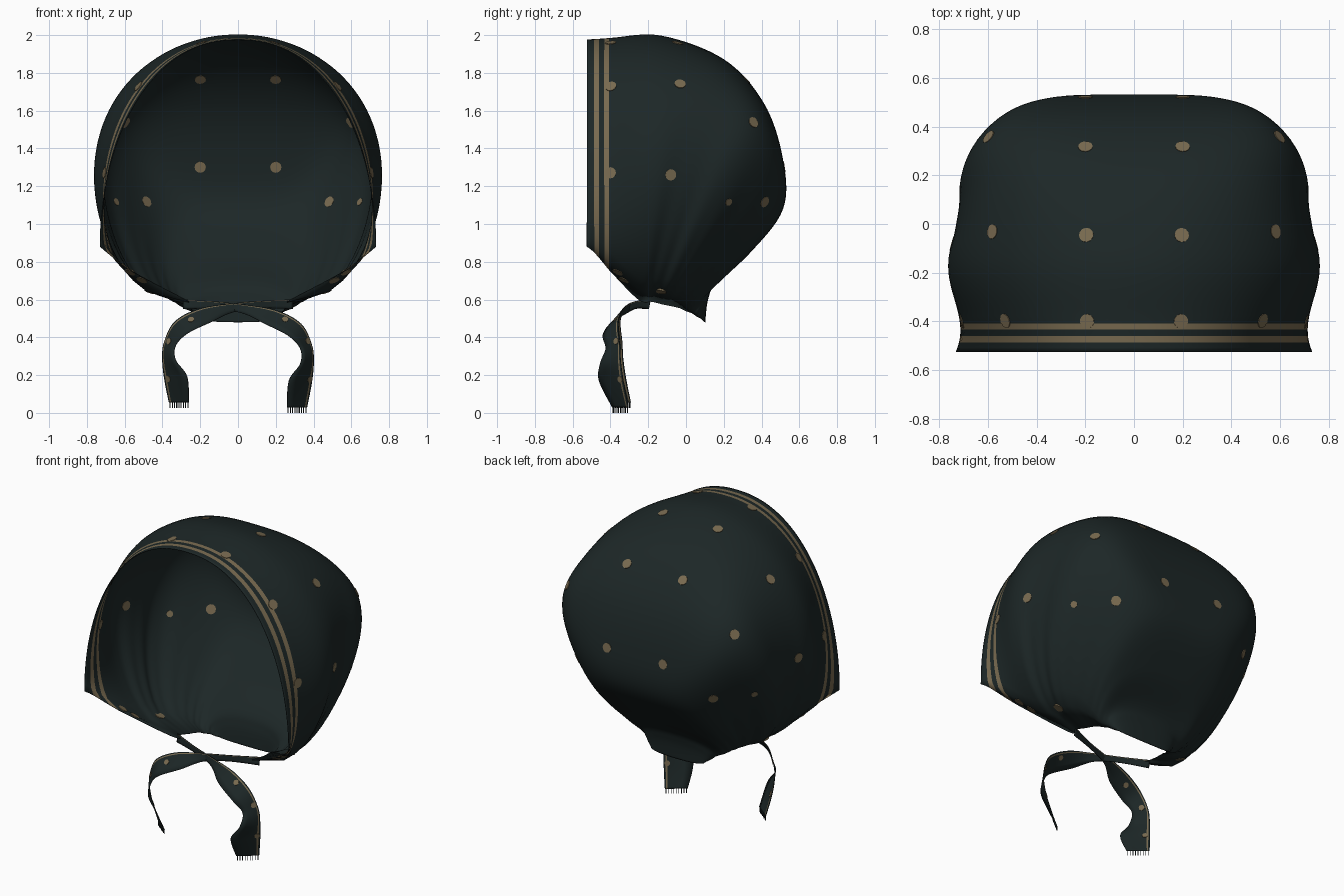
import bpy, bmesh, math
from mathutils import Vector, Matrix
from mathutils.bvhtree import BVHTree

cube = bpy.data.objects.get("Cube")
if cube:
    bpy.data.objects.remove(cube, do_unlink=True)


def make_material(name, rgb):
    mat = bpy.data.materials.new(name)
    mat.use_nodes = True
    color = (*rgb, 1.0)
    mat.diffuse_color = color
    mat.node_tree.nodes["Principled BSDF"].inputs["Base Color"].default_value = color
    return mat


MATERIALS = [make_material("dark teal cloth", (0.012, 0.020, 0.020)),
             make_material("tan print", (0.19, 0.145, 0.08))]


def spline(keys, t):
    """Smooth value at t along a list of equal-length key tuples."""
    last = len(keys) - 1
    i = min(int(t), last - 1)
    f = t - i
    a, b, c, d = (keys[max(0, min(last, i + k))] for k in (-1, 0, 1, 2))
    return [q + 0.5 * f * (r - p + f * (2 * p - 5 * q + 4 * r - s + f * (3 * (q - r) + s - p)))
            for p, q, r, s in zip(a, b, c, d)]


def grid_mesh(bm, rows, is_tan):
    """Skin rows of points with quads, colouring them by row and column."""
    verts = [[bm.verts.new(p) for p in row] for row in rows]
    for i in range(len(rows) - 1):
        for j in range(len(rows[0]) - 1):
            face = bm.faces.new((verts[i][j], verts[i][j + 1], verts[i + 1][j + 1], verts[i + 1][j]))
            face.material_index = int(is_tan(i, j))
    bmesh.ops.recalc_face_normals(bm, faces=bm.faces)


def finish(name, bm, thickness=0.0, smooth=True):
    mesh = bpy.data.meshes.new(name)
    bm.to_mesh(mesh)
    bm.free()
    obj = bpy.data.objects.new(name, mesh)
    bpy.context.collection.objects.link(obj)
    for mat in MATERIALS:
        mesh.materials.append(mat)
    if thickness:
        solid = obj.modifiers.new("cloth thickness", 'SOLIDIFY')
        solid.thickness = thickness
        solid.offset = 0
    if smooth:
        bpy.ops.object.select_all(action='DESELECT')
        obj.select_set(True)
        bpy.context.view_layer.objects.active = obj
        bpy.ops.object.shade_smooth_by_angle(angle=math.radians(50))
    return obj


def add_dots(name, tree, places, radius):
    """Thin printed spots laid on the cloth, mirrored left and right."""
    bm = bmesh.new()
    for x, y, z in places:
        for side in (1, -1):
            loc, normal, _, _ = tree.find_nearest(Vector((side * x, y, z)))
            turn = normal.to_track_quat('Z', 'Y').to_matrix().to_4x4()
            bmesh.ops.create_cone(bm, cap_ends=True, segments=12, radius1=radius, radius2=radius,
                                  depth=0.009, matrix=Matrix.Translation(loc) @ turn)
    for face in bm.faces:
        face.material_index = 1
    finish(name, bm, smooth=False)


# Hood arches from rim to nape: edge y, z, crown y, z, edge half width, fullness, roundness
ARCHES = [
    (-.525, .88, -.525, 1.975, .73, .73, .9),
    (-.4, .75, -.4, 1.983, .56, .86, .93),
    (-.25, .6, -.13, 1.995, .28, 1.06, .96),
    (-.18, .59, .2, 1.87, .28, .96, .68),
    (-.12, .575, .41, 1.64, .27, .88, .43),
    (-.07, .565, .51, 1.35, .26, .67, .29),
    (-.03, .555, .512, 1.08, .25, .51, .45),
    (0, .54, .33, .84, .24, .39, .6),
    (.03, .53, .16, .69, .22, .3, .8),
    (.06, .51, .115, .6, .2, .25, .8),
    (.08, .5, .1, .48, .18, .2, .8),
]
COLUMNS = 80
STEPS = 8


def arch(t):
    ey, ez, cy, cz, width, full, power = spline(ARCHES, t)
    if t < 1:  # the hem band keeps straight printed stripes
        ey = cy = ARCHES[0][0] + t * (ARCHES[1][0] - ARCHES[0][0])
    points = []
    for j in range(COLUMNS + 1):
        q = math.cos(math.pi * j / COLUMNS)
        s = math.sqrt(max(0.0, 1 - abs(q) ** (2 / power)))
        x = q * (width + (full - width) * s ** 0.4)
        # soft gathers that fade out above the neck edge
        if t > 2:
            x *= 1 + 0.01 * math.sin(9 * t) * (1 - s) ** 2 * min(1, s * 8)
        points.append((x, ey + (cy - ey) * s, ez + (cz - ez) * s))
    return points


# Hood with two stripes behind the rim
stations = [0, .15, .31, .52, .74, .94]
stations += [1 + i / STEPS for i in range((len(ARCHES) - 2) * STEPS + 1)]
hood = bmesh.new()
grid_mesh(hood, [arch(t) for t in stations], lambda i, j: i in (2, 4))
hood_tree = BVHTree.FromBMesh(hood)
finish("hood", hood, 0.004)

HOOD_DOTS = [
    (.2, .33, 1.78), (.2, .51, 1.3), (.6, .36, 1.54), (.48, .41, 1.12),
    (.59, -.03, 1.75), (.75, -.08, 1.26), (.2, -.04, 1.98),
    (.19, -.398, 1.95), (.53, -.398, 1.73), (.7, -.398, 1.27),
    (.57, -.36, .75), (.51, -.33, .7), (.46, -.13, .66),
]
add_dots("hood_dots", hood_tree, HOOD_DOTS, 0.03)
add_dots("small_hood_dots", hood_tree, [(.64, .22, 1.12)], 0.02)

# Crossed ties: outer edge point and inner edge point along the ribbon
TIE = [
    (-.29, -.2, .6, -.29, -.21, .55),
    (-.12, -.27, .59, -.12, -.27, .55),
    (.04, -.31, .572, .03, -.32, .525),
    (.21, -.34, .54, .14, -.4, .473),
    (.335, -.36, .47, .265, -.44, .41),
    (.39, -.35, .36, .33, -.425, .34),
    (.4, -.345, .27, .33, -.455, .26),
    (.39, -.33, .16, .27, -.46, .17),
    (.365, -.305, .03, .26, -.39, .03),
]
ACROSS = [0, .06, .12, .4, .7, 1]
THREADS = 9
ties = bmesh.new()
for side, name in ((1, "left_tie"), (-1, "right_tie")):
    rows = []
    count = (len(TIE) - 1) * STEPS
    for i in range(count + 1):
        p = spline(TIE, i / STEPS)
        outer, inner = Vector(p[:3]), Vector(p[3:])
        # the right tie passes behind and hangs a little shorter
        shift = Vector((0, 0.012, 0.025 * i / count)) if side < 0 else Vector()
        row = [outer.lerp(inner, u) + shift for u in ACROSS]
        rows.append([Vector((side * v.x, v.y, v.z)) for v in row])
    bm = bmesh.new()
    grid_mesh(bm, rows, lambda i, j: j == 1)
    grid_mesh(ties, rows, lambda i, j: False)
    # frayed threads at the end
    start, end = rows[-1][0], rows[-1][-1]
    for k in range(THREADS):
        u = (k + 0.5) / THREADS
        a, b = start.lerp(end, u - 0.015), start.lerp(end, u + 0.015)
        drop = Vector((0, 0, 0.03))
        bm.faces.new([bm.verts.new(v) for v in (a, b, b - drop, a - drop)])
    finish(name, bm, 0.004)

TIE_DOTS = [(.37, -.34, .18), (.37, -.37, .38), (.25, -.38, .5)]
add_dots("tie_dots", BVHTree.FromBMesh(ties), TIE_DOTS, 0.017)
ties.free()
